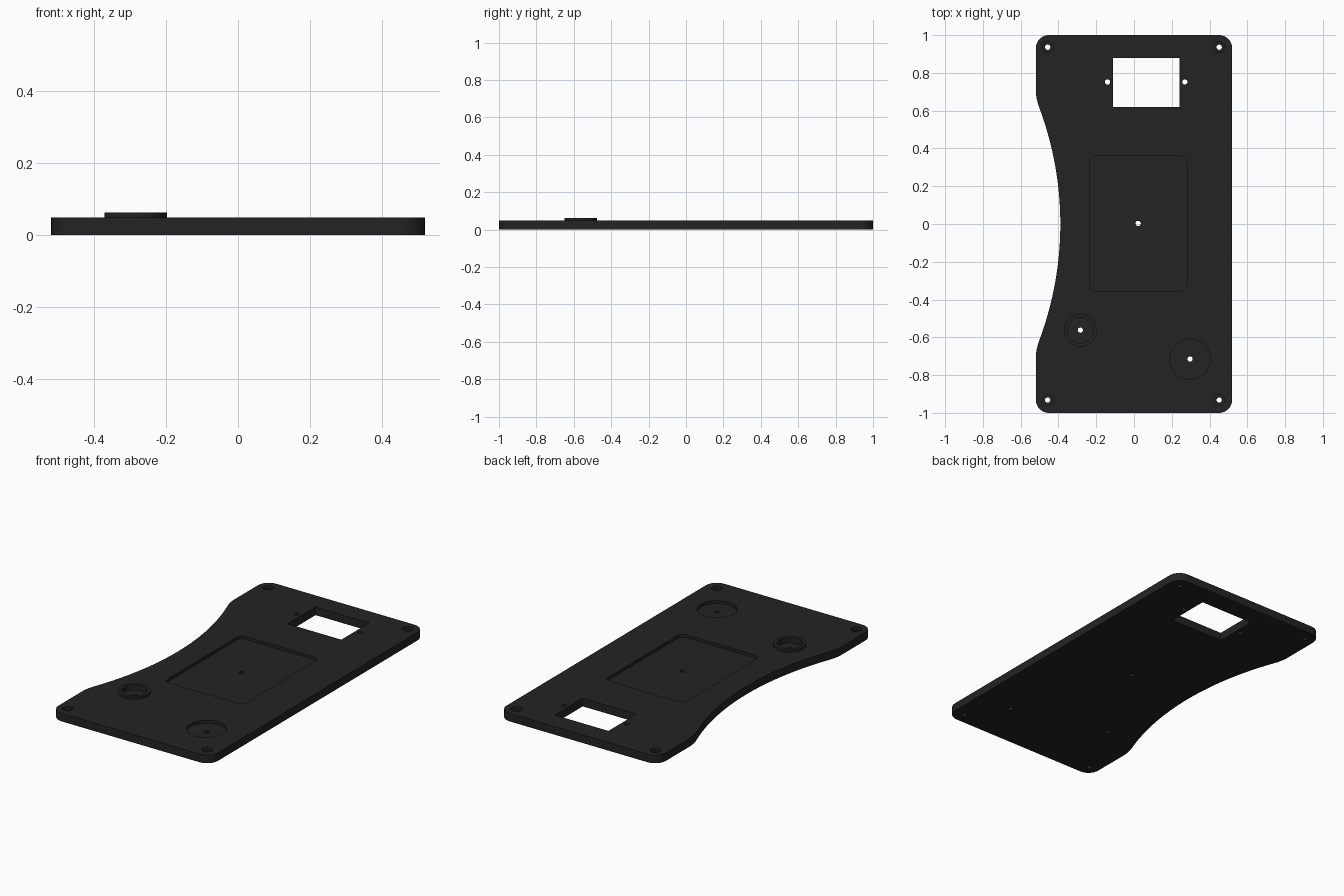
import bpy, bmesh, math

if "Cube" in bpy.data.objects:
    bpy.data.objects.remove(bpy.data.objects["Cube"])

T = 0.048        # plate thickness
FLOOR = 0.031    # floor height of the shallow pockets

black = bpy.data.materials.new("matte black")
black.diffuse_color = (0.017, 0.017, 0.017, 1)
black.use_nodes = True
black.node_tree.nodes["Principled BSDF"].inputs["Base Color"].default_value = black.diffuse_color


def arc(cx, cy, r, a0, a1, n):
    """Points on an arc, angles in degrees."""
    return [(cx + r * math.cos(math.radians(a0 + (a1 - a0) * i / n)),
             cy + r * math.sin(math.radians(a0 + (a1 - a0) * i / n))) for i in range(n + 1)]


def rounded_rect(x0, x1, y0, y1, r, n=8):
    return (arc(x1 - r, y1 - r, r, 0, 90, n) + arc(x0 + r, y1 - r, r, 90, 180, n)
            + arc(x0 + r, y0 + r, r, 180, 270, n) + arc(x1 - r, y0 + r, r, 270, 360, n))


def circle(x, y, r, n=40):
    return arc(x, y, r, 0, 360, n)[:-1]


def prism(name, pts, z0, z1):
    """Extrude a counter-clockwise outline from z0 to z1."""
    bm = bmesh.new()
    face = bm.faces.new([bm.verts.new((x, y, z0)) for x, y in pts])
    top = bmesh.ops.extrude_face_region(bm, geom=[face])["geom"]
    for v in top:
        if isinstance(v, bmesh.types.BMVert):
            v.co.z = z1
    bmesh.ops.recalc_face_normals(bm, faces=bm.faces)
    return finish(name, bm)


def finish(name, bm):
    mesh = bpy.data.meshes.new(name)
    bm.to_mesh(mesh)
    bm.free()
    mesh.materials.append(black)
    ob = bpy.data.objects.new(name, mesh)
    bpy.context.collection.objects.link(ob)
    return ob


def select(ob):
    bpy.ops.object.select_all(action="DESELECT")
    ob.select_set(True)
    bpy.context.view_layer.objects.active = ob


def cut(target, pts, z0=-0.05, z1=0.2):
    cutter = prism("cutter", pts, z0, z1)
    cutter.hide_render = True
    mod = target.modifiers.new("cut", "BOOLEAN")
    mod.operation, mod.solver, mod.object = "DIFFERENCE", "EXACT", cutter
    select(target)
    bpy.ops.object.modifier_apply(modifier=mod.name)
    bpy.data.objects.remove(cutter)


# Plate outline: rounded corners and a waisted left side with soft shoulders
W, C, R, F, A = 0.52, 0.07, 1.757, 0.26, 20.7
sy = (R + F) * math.sin(math.radians(A))
sx = -W + F
outline = (arc(W - C, 1 - C, C, 0, 90, 10) + arc(-W + C, 1 - C, C, 90, 180, 10)
           + arc(sx, sy, F, 180, 180 + A, 8)
           + arc(-0.39 - R, 0, R, A, -A, 48)[1:-1]
           + arc(sx, -sy, F, 180 - A, 180, 8)
           + arc(-W + C, -1 + C, C, 180, 270, 10) + arc(W - C, -1 + C, C, 270, 360, 10))
plate = prism("base_plate", outline, 0, T)

# Shallow pockets: rectangle, round dial seat, ring seat
RX, RY = -0.284, -0.562
cut(plate, rounded_rect(-0.235, 0.28, -0.355, 0.36, 0.035), FLOOR)
cut(plate, circle(0.297, -0.715, 0.107, 64), FLOOR)
cut(plate, circle(RX, RY, 0.068, 64), FLOOR)

# Rectangular window
cut(plate, [(-0.11, 0.62), (0.24, 0.62), (0.24, 0.88), (-0.11, 0.88)])

# Corner screw holes with counterbores
for x in (-0.457, 0.451):
    for y in (-0.932, 0.936):
        cut(plate, circle(x, y, 0.029, 32), FLOOR)
        cut(plate, circle(x, y, 0.014, 24))

# Plain through holes
for x, y in ((-0.14, 0.752), (0.269, 0.752), (0.022, 0.003), (0.297, -0.715), (RX, RY)):
    cut(plate, circle(x, y, 0.014, 24))

# Raised ring around the ring seat
bm = bmesh.new()
section = [(0.087, T), (0.087, 0.062), (0.068, 0.062), (0.068, T)]
loops = [[bm.verts.new((x, y, z)) for x, y in circle(RX, RY, r, 64)] for r, z in section]
for lo, hi in zip(loops, loops[1:]):
    for i in range(64):
        j = (i + 1) % 64
        bm.faces.new((lo[i], lo[j], hi[j], hi[i]))
ring = finish("raised_ring", bm)

for ob in (plate, ring):
    select(ob)
    bpy.ops.object.shade_smooth_by_angle(angle=math.radians(30))
